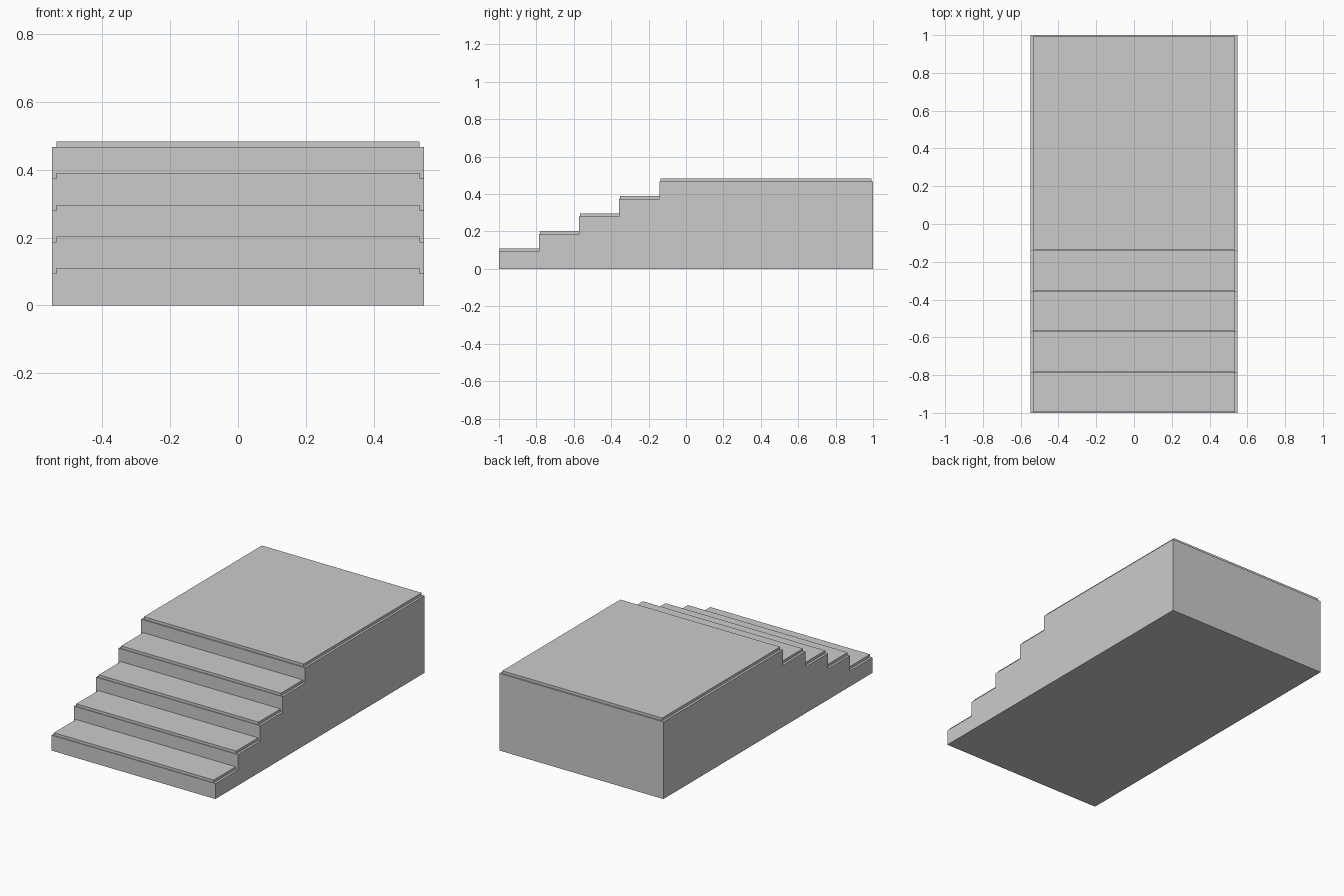
import bpy, bmesh

if "Cube" in bpy.data.objects:
    bpy.data.objects.remove(bpy.data.objects["Cube"])

STEPS = 5
HALF_W = 0.549
RISE = 0.0934
RUN = 0.2143
PAD_T = 0.0163
PAD_HALF_W = 0.535


def make_object(name, bm):
    bmesh.ops.recalc_face_normals(bm, faces=bm.faces)
    mesh = bpy.data.meshes.new(name)
    bm.to_mesh(mesh)
    bm.free()
    obj = bpy.data.objects.new(name, mesh)
    bpy.context.collection.objects.link(obj)
    return obj


def box(name, x0, x1, y0, y1, z0, z1):
    bm = bmesh.new()
    bmesh.ops.create_cube(bm, size=1)
    for v in bm.verts:
        v.co = ((x0 + x1) / 2 + v.co.x * (x1 - x0),
                (y0 + y1) / 2 + v.co.y * (y1 - y0),
                (z0 + z1) / 2 + v.co.z * (z1 - z0))
    return make_object(name, bm)


# Solid stair body: stepped side profile extruded across the width
profile = [(1, 0), (-1, 0)]
for i in range(STEPS):
    front = -1 + i * RUN
    back = front + RUN if i < STEPS - 1 else 1
    profile += [(front, (i + 1) * RISE), (back, (i + 1) * RISE)]

bm = bmesh.new()
face = bm.faces.new([bm.verts.new((-HALF_W, y, z)) for y, z in profile])
side = bmesh.ops.extrude_face_region(bm, geom=[face])["geom"]
bmesh.ops.translate(bm, vec=(2 * HALF_W, 0, 0),
                    verts=[g for g in side if isinstance(g, bmesh.types.BMVert)])
make_object("stair_body", bm)

# Thin tread slabs, slightly inset, on each step and on the landing
for i in range(STEPS):
    front = -1 + i * RUN
    z = (i + 1) * RISE
    if i < STEPS - 1:
        box(f"tread_{i + 1}", -PAD_HALF_W, PAD_HALF_W,
            front + 0.004, front + RUN, z, z + PAD_T)
    else:
        box("landing_slab", -PAD_HALF_W, PAD_HALF_W,
            front + 0.007, 0.992, z, z + PAD_T)
